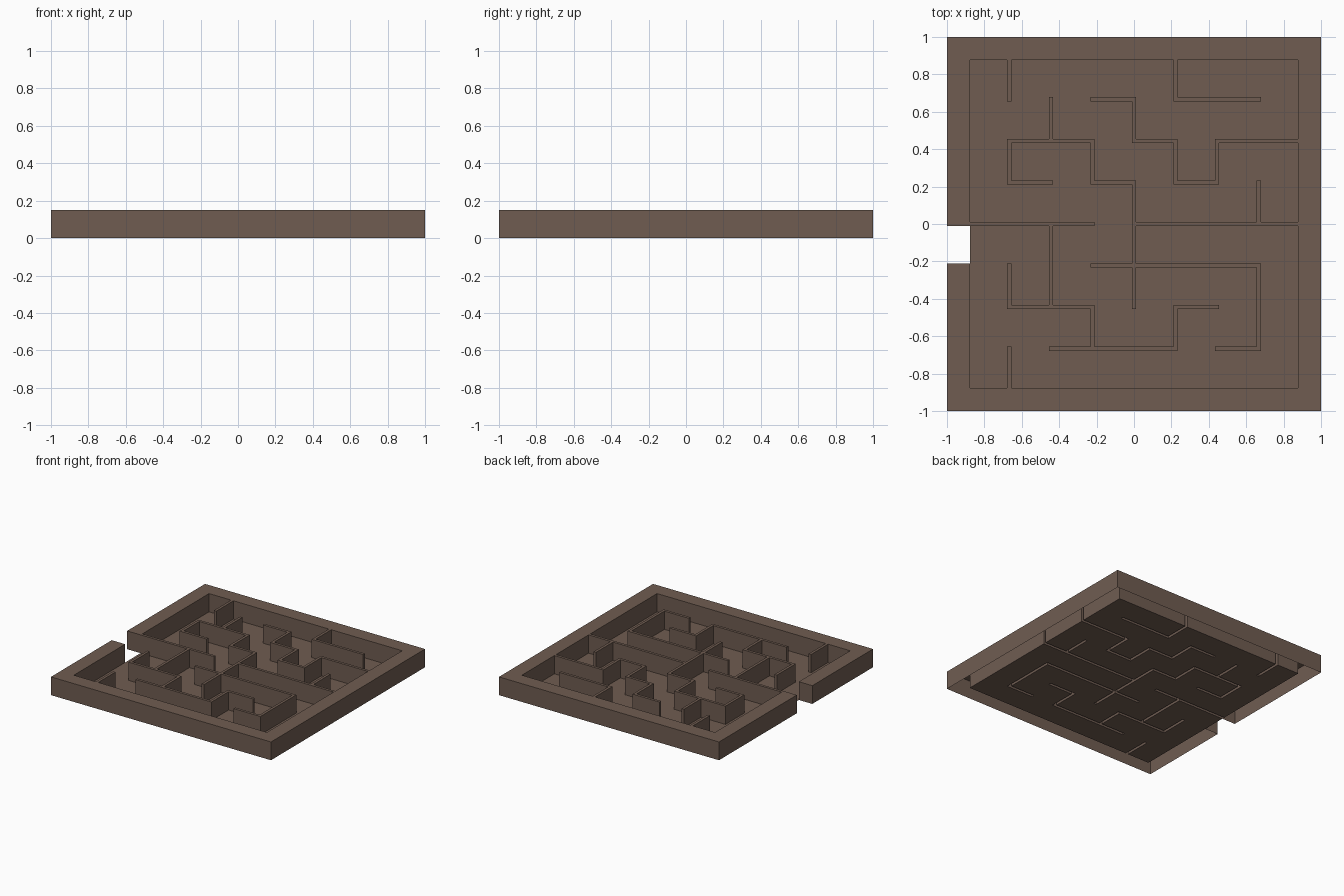
import bpy, bmesh

if "Cube" in bpy.data.objects:
    bpy.data.objects.remove(bpy.data.objects["Cube"])

P = 2 / 9          # maze pitch
T = P / 20         # half the wall thickness
H = 0.15           # wall height
N = 17             # strips per axis: even = wall line, odd = corridor

# Strip boundaries, alternating thin walls and wide corridors, wide border outside
edges = [-1.0]
for i in range(8):
    c = -8 * P / 2 + i * P
    edges += [c + T, c + P - T]
edges.append(1.0)

# Wall runs as (x0, y0, x1, y1) on the 0..8 line grid
RUNS = [
    (1, 7, 1, 8), (5, 7, 5, 8), (5, 7, 7, 7), (3, 7, 4, 7), (4, 6, 4, 7),
    (4, 6, 5, 6), (5, 5, 5, 6), (5, 5, 6, 5), (6, 5, 6, 6), (6, 6, 8, 6),
    (2, 6, 2, 7), (1, 6, 3, 6), (1, 5, 1, 6), (1, 5, 2, 5), (3, 5, 3, 6),
    (3, 5, 4, 5), (4, 2, 4, 5), (0, 4, 3, 4), (4, 4, 8, 4), (7, 4, 7, 5),
    (2, 2, 2, 4), (1, 2, 1, 3), (1, 2, 3, 2), (3, 1, 3, 2), (2, 1, 5, 1),
    (5, 1, 5, 2), (5, 2, 6, 2), (3, 3, 7, 3), (7, 1, 7, 3), (6, 1, 7, 1),
    (1, 0, 1, 1),
]

ENTRANCE = (0, 7)
every = {(a, b) for a in range(N) for b in range(N)} - {ENTRANCE}
border = {c for c in every if 0 in c or N - 1 in c}
walls = {(a, b) for x0, y0, x1, y1 in RUNS
         for a in range(2 * x0, 2 * x1 + 1)
         for b in range(2 * y0, 2 * y1 + 1)} - border
raised = border | walls

mat = bpy.data.materials.new("brown")
mat.diffuse_color = (0.16, 0.108, 0.083, 1)
mat.use_nodes = True
mat.node_tree.nodes["Principled BSDF"].inputs["Base Color"].default_value = mat.diffuse_color


def build(name, cells, z):
    """Flat tops at height z, with sides wherever a raised cell meets a low one."""
    bm = bmesh.new()

    def quad(*pts):
        bm.faces.new([bm.verts.new(p) for p in pts])

    for a, b in sorted(cells):
        x0, x1, y0, y1 = edges[a], edges[a + 1], edges[b], edges[b + 1]
        ring = [(x0, y0), (x1, y0), (x1, y1), (x0, y1)]
        quad(*[(x, y, z) for x, y in ring])
        if z > 0:
            for k, (da, db) in enumerate([(0, -1), (1, 0), (0, 1), (-1, 0)]):
                if (a + da, b + db) not in raised:
                    p, q = ring[k], ring[(k + 1) % 4]
                    quad((*p, 0), (*q, 0), (*q, z), (*p, z))
    bmesh.ops.remove_doubles(bm, verts=bm.verts, dist=1e-5)
    mesh = bpy.data.meshes.new(name)
    bm.to_mesh(mesh)
    bm.free()
    mesh.materials.append(mat)
    bpy.context.collection.objects.link(bpy.data.objects.new(name, mesh))


# Hollow outer border, thin inner walls, and the floor between them
build("outer_border", border, H)
build("maze_walls", walls, H)
build("floor", every - raised, 0.0)
